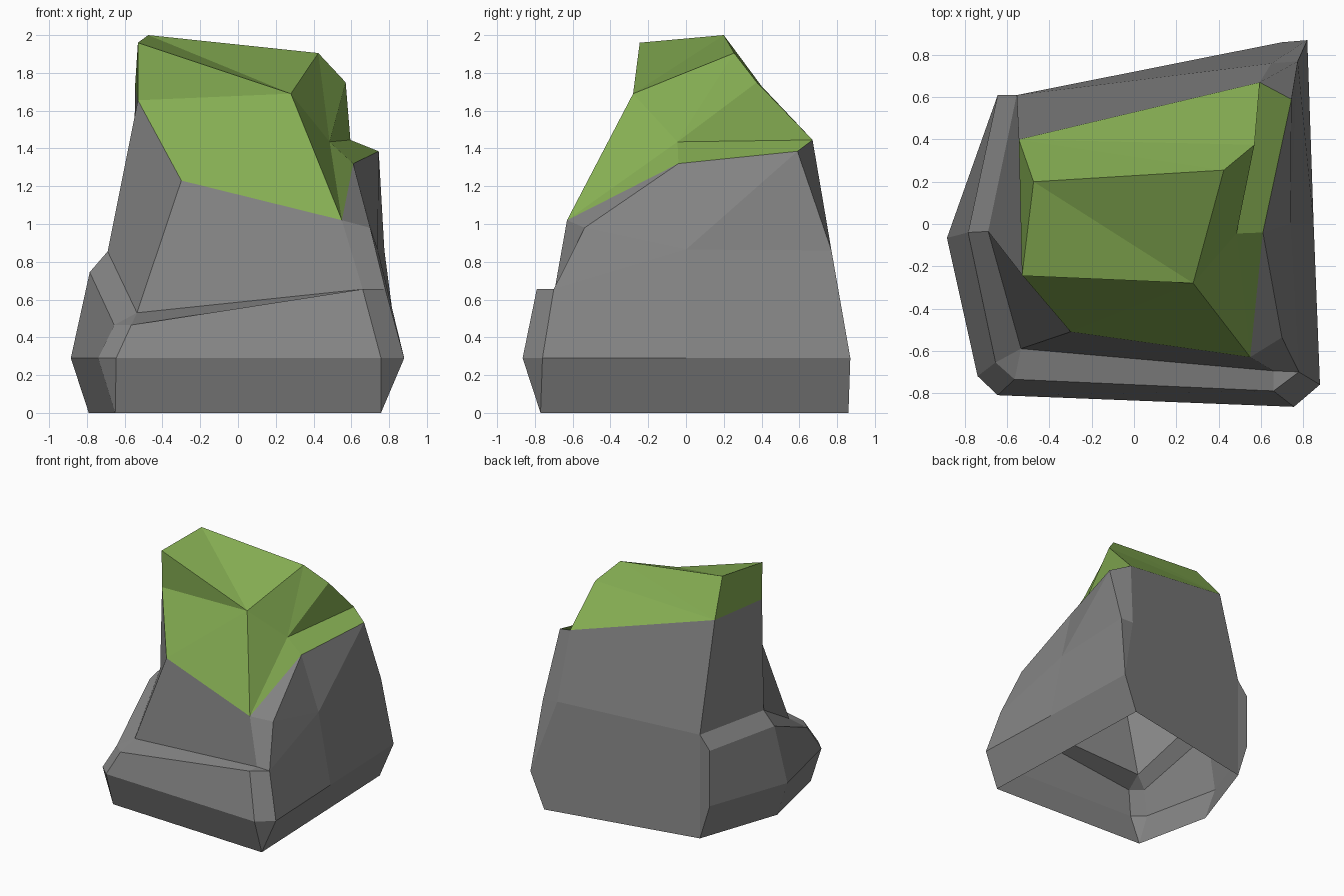
import bpy
import bmesh

default_cube = bpy.data.objects.get("Cube")
if default_cube:
    bpy.data.objects.remove(default_cube, do_unlink=True)


def make_material(name, colour):
    material = bpy.data.materials.new(name)
    material.use_nodes = True
    material.diffuse_color = colour
    shader = next(n for n in material.node_tree.nodes if n.type == 'BSDF_PRINCIPLED')
    shader.inputs["Base Color"].default_value = colour
    shader.inputs["Roughness"].default_value = 0.9
    return material


def strip(lower, upper):
    """Bridge two open outlines; repeated corners collapse to triangles."""
    return [[lower[i], lower[i + 1], upper[i + 1], upper[i]]
            for i in range(len(lower) - 1)]


def build_part(name, faces, material):
    bm = bmesh.new()
    corners = {}
    for face in faces:
        loop = list(dict.fromkeys(face))
        if len(loop) < 3:
            continue
        for point in loop:
            if point not in corners:
                corners[point] = bm.verts.new(point)
        bm.faces.new([corners[point] for point in loop])
    bmesh.ops.recalc_face_normals(bm, faces=bm.faces[:])
    mesh = bpy.data.meshes.new(name)
    bm.to_mesh(mesh)
    bm.free()
    mesh.materials.append(material)
    part = bpy.data.objects.new(name, mesh)
    bpy.context.collection.objects.link(part)
    return part


stone_grey = make_material("stone grey", (0.235, 0.235, 0.235, 1))
moss_green = make_material("moss green", (0.235, 0.42, 0.085, 1))

# Outlines run from the back corner at -x, round the front, to the back at +x.
# Foot outline on the ground
foot_back = (-.555, .61, 0)
foot_side = (-.79, -.07, 0)
foot_front_a = (-.65, -.71, 0)
foot_front_b = (.757, -.77, 0)
foot_back_b = (.70, .86, 0)
foot = [foot_back, foot_side, foot_front_a, foot_front_a,
        foot_front_b, foot_front_b, foot_back_b, foot_back_b]

# Widest outline, with chamfered corners
rim_height = .29
rim = [(x, y, rim_height) for x, y in (
    (-.645, .61), (-.885, -.066), (-.74, -.72), (-.645, -.81),
    (.757, -.865), (.88, -.76), (.85, 0), (.82, .87))]
rim_back_a, rim_back_b = rim[0], rim[-1]

# Outer edge of the ledge, rising into the side wall
ledge_back = (-.645, .61, .75)
ledge_corner = (.78, -.70, .655)
side_middle = (.74, 0, .865)
back_corner = (.775, .77, .86)
shoulder = [ledge_back, (-.785, -.04, .745), (-.655, -.655, .465),
            (-.565, -.735, .465), (.66, -.79, .655), ledge_corner,
            side_middle, back_corner]

# Inner edge of the ledge, where the upper wall starts
wall_back = (-.555, .61, .86)
wall_side = (-.69, -.035, .855)
wall_front_a = (-.535, -.59, .53)
wall_front_b = (.66, -.695, .655)
ledge_inner = [wall_back, wall_side, wall_front_a, wall_front_a,
               wall_front_b, wall_front_b]

# Edge shared by the stone and the moss
moss_back = (-.545, .40, 1.73)
moss_side = (-.53, -.24, 1.655)
moss_front_a = (-.30, -.51, 1.23)
moss_front_b = (.55, -.63, 1.02)
moss_notch = (.61, -.04, 1.32)
moss_end = (.745, .59, 1.385)
moss_end_back = (.595, .67, 1.445)

# Single stone corners
cheek = (.70, -.537, .98)
back_middle = (.65, .76, .87)

# Stone: open underneath
stone = strip(foot, rim) + strip(rim, shoulder)
stone += strip(shoulder[:len(ledge_inner)], ledge_inner)
stone += strip([wall_back, wall_side, wall_front_a, wall_front_b],
               [moss_back, moss_side, moss_front_a, moss_front_b])
# Chamfer beside the back corner
stone.append([foot_back, rim_back_a, ledge_back, wall_back])
# Side wall facets
stone += [
    [wall_front_b, ledge_corner, cheek, moss_front_b],
    [cheek, moss_notch, moss_front_b],
    [ledge_corner, side_middle, cheek],
    [side_middle, moss_notch, cheek],
    [side_middle, moss_end, moss_notch],
    [side_middle, back_corner, moss_end],
]
# Back wall
stone += [
    [back_corner, back_middle, moss_end_back, moss_end],
    [back_corner, rim_back_b, back_middle],
    [back_middle, wall_back, moss_back, moss_end_back],
    [rim_back_b, foot_back_b, foot_back, wall_back, back_middle],
]
build_part("rock", stone, stone_grey)

# Moss cap
peak_side = (-.53, -.245, 1.96)
peak_back = (-.475, .20, 2)
peak_front = (.28, -.28, 1.69)
peak_end = (.425, .255, 1.905)
slope_end = (.57, .375, 1.75)
notch_top = (.485, -.045, 1.435)
moss = [
    # top
    [peak_side, peak_front, peak_back],
    [peak_front, peak_end, peak_back],
    # front
    [moss_side, peak_front, peak_side],
    [moss_side, moss_front_a, peak_front],
    [moss_front_a, moss_front_b, peak_front],
    # notched side
    [moss_front_b, notch_top, peak_front],
    [moss_front_b, moss_notch, notch_top],
    [moss_notch, moss_end, moss_end_back, notch_top],
    [peak_front, notch_top, peak_end],
    [notch_top, slope_end, peak_end],
    [notch_top, moss_end_back, slope_end],
    # back
    [moss_end_back, moss_back, slope_end],
    [slope_end, moss_back, peak_end],
    [moss_back, peak_back, peak_end],
    # plain side
    [moss_back, moss_side, peak_side, peak_back],
]
build_part("moss_cap", moss, moss_green)
